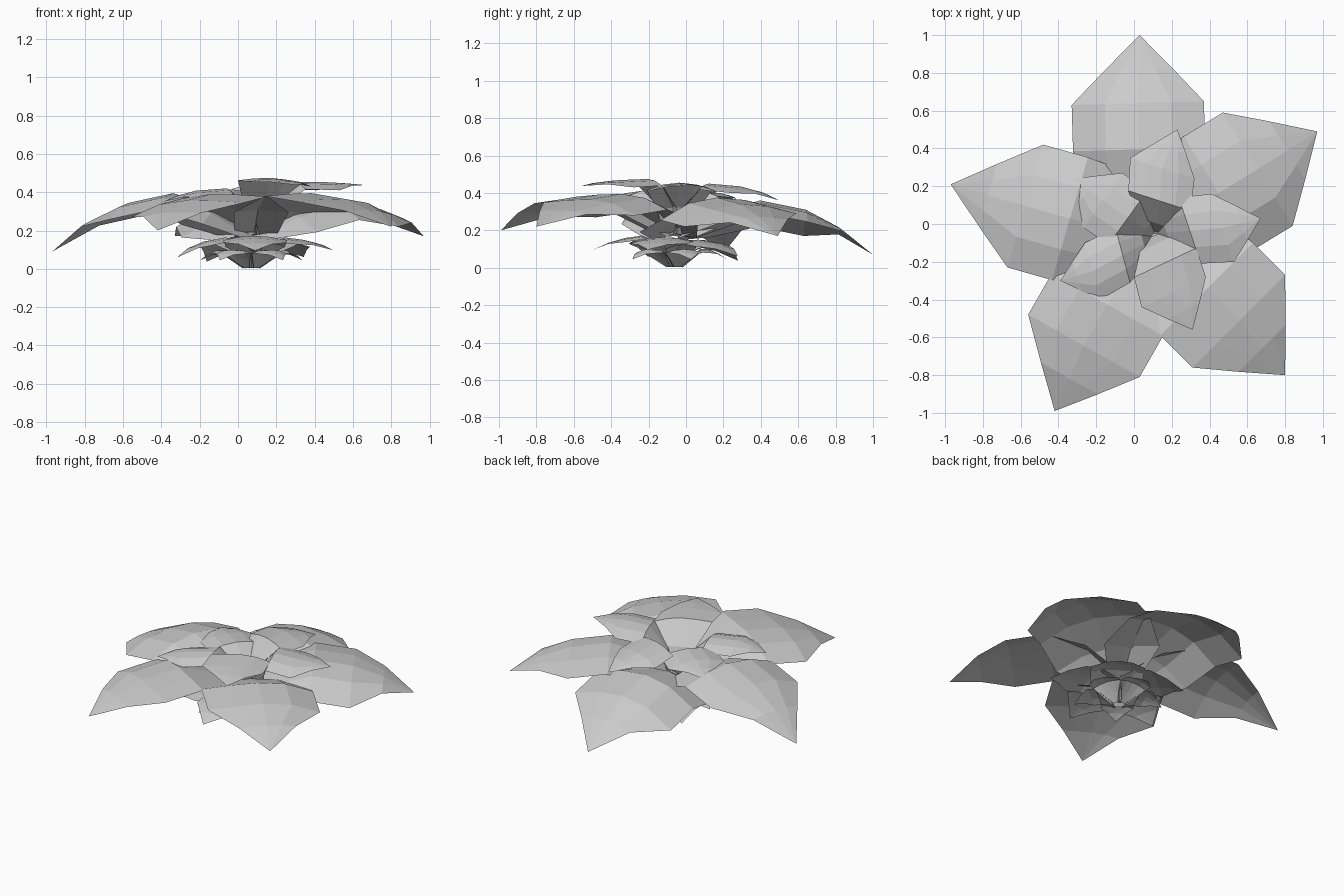
import bpy, math
from mathutils import Vector

if "Cube" in bpy.data.objects:
    bpy.data.objects.remove(bpy.data.objects["Cube"])

grey = bpy.data.materials.new("petal_grey")
grey.diffuse_color = (0.6, 0.6, 0.6, 1)
grey.use_nodes = True
grey.node_tree.nodes["Principled BSDF"].inputs["Base Color"].default_value = grey.diffuse_color

# Rows from base to widest line: share of length, share of width, share of rise
LARGE_ROWS = [(0, .40, 0), (.27, .94, .62), (.64, 1, 1)]
SMALL_ROWS = [(0, .38, 0), (.15, .60, .52), (.50, .97, 1)]
CORE_ROWS = [(0, .35, 0), (.34, .70, .45), (.70, 1, .9)]
COLUMNS = (-1, -.5, 0, .5, 1)


def petal(name, base, left, right, tip, peak, rows):
    """Arched petal: broad base, widest between two corners, closing to a point."""
    b, l, r, t = map(Vector, (base, left, right, tip))
    mid, half = (l + r) / 2, (r - l) / 2
    mid.z = peak - .17 * (peak - t.z)
    drops = (mid.z - l.z, mid.z - r.z)
    # Each row: centre point, half width, height of the ridge
    lines = [(b.lerp(mid, k), w, b.z + (peak - b.z) * rise) for k, w, rise in rows]
    lines += [(mid, 1, mid.z), (mid.lerp(t, .5), .51, peak - .5 * (peak - t.z))]
    verts, faces = [], []
    for centre, w, z in lines:
        for u in COLUMNS:
            p = centre + half * (u * w)
            p.z = max(0, z - drops[u > 0] * (u * w) ** 2)
            verts.append(p)
    n = len(COLUMNS)
    for row in range(len(lines) - 1):
        for c in range(n - 1):
            i = row * n + c
            faces.append((i, i + 1, i + n + 1, i + n))
    # Pointed end
    verts.append(t)
    last = (len(lines) - 1) * n
    faces += [(last + c, last + c + 1, len(verts) - 1) for c in range(n - 1)]
    mesh = bpy.data.meshes.new(name)
    mesh.from_pydata(verts, [], faces)
    mesh.materials.append(grey)
    bpy.context.collection.objects.link(bpy.data.objects.new(name, mesh))


def even_petal(name, base, tip, half_width, peak, droop, rows):
    """Symmetrical petal with its corners set from a half width."""
    b, t = Vector(base), Vector(tip)
    mid = b.lerp(t, .6)
    side = Vector((t.y - b.y, b.x - t.x, 0)).normalized() * half_width
    mid.z = peak - droop
    petal(name, base, mid - side, mid + side, tip, peak, rows)


# Wide outer petals: base, left corner, right corner, tip, peak height
outer = [
    ((.04, -.04, .17), (-.33, .63, .17), (.37, .65, .245), (.03, 1.0, .07), .36),
    ((.08, -.06, .17), (.47, .59, .29), (.84, -.01, .22), (.97, .49, .17), .375),
    ((.08, -.04, .17), (.80, -.27, .28), (.31, -.76, .35), (.80, -.80, .22), .395),
    ((.08, -.04, .17), (.03, -.81, .345), (-.56, -.48, .27), (-.42, -.99, .20), .39),
    ((.08, -.09, .17), (-.67, -.23, .258), (-.48, .42, .28), (-.97, .21, .09), .395)]
for i, spec in enumerate(outer):
    petal(f"outer_petal_{i + 1}", *spec, LARGE_ROWS)

# Upper inner petals
inner = [
    ((.12, -.05, .18), (-.02, .35, .40), (.32, .24, .40), (.23, .50, .36), .45),
    ((.12, -.05, .18), (.41, .16, .41), (.53, -.20, .41), (.67, .03, .437), .455),
    ((.12, -.05, .18), (.38, -.28, .43), (.04, -.44, .455), (.31, -.56, .437), .475),
    ((.10, -.08, .18), (-.18, -.40, .37), (-.26, -.10, .37), (-.39, -.30, .35), .42),
    ((.10, -.06, .18), (-.27, -.02, .37), (-.06, .27, .37), (-.32, .24, .36), .415)]
for i, spec in enumerate(inner):
    petal(f"inner_petal_{i + 1}", *spec, SMALL_ROWS)

# Two rings beneath: low petals and a small spiky core
for i in range(5):
    a = math.radians(-90 + 72 * i)
    c, s = math.cos(a), math.sin(a)
    tip = (.09 + .43 * c, -.07 + .43 * s, .07 + .02 * c - .025 * s)
    even_petal(f"lower_petal_{i + 1}", (.09, -.07, .07), tip, .165,
               .16 - .012 * s, .035, LARGE_ROWS)
    a += math.radians(36)
    c, s = math.cos(a), math.sin(a)
    tip = (.07 + .28 * c, -.06 + .28 * s, .045)
    even_petal(f"core_petal_{i + 1}", (.07 + .03 * c, -.06 + .03 * s, .005), tip, .10,
               .11, .03, CORE_ROWS)
